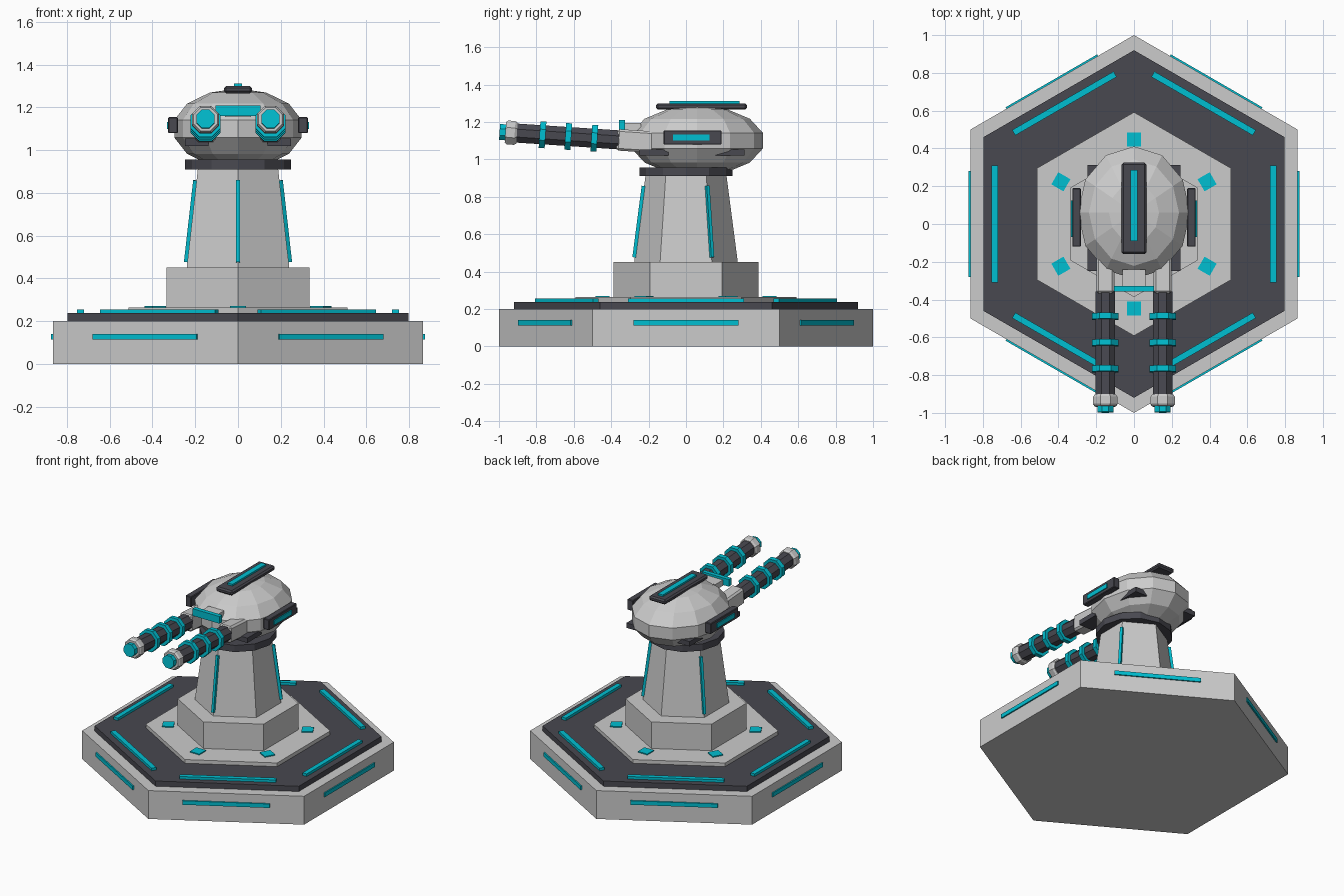
import bpy, bmesh
from math import pi, sin, cos, atan2, radians
from mathutils import Matrix, Vector

if "Cube" in bpy.data.objects:
    bpy.data.objects.remove(bpy.data.objects["Cube"])


def material(name, rgb):
    m = bpy.data.materials.new(name)
    m.diffuse_color = (*rgb, 1)
    m.use_nodes = True
    m.node_tree.nodes["Principled BSDF"].inputs["Base Color"].default_value = m.diffuse_color
    return m


DARK = material("dark_metal", (0.065, 0.065, 0.08))
TEAL = material("teal_glow", (0.0, 0.52, 0.64))


def finish(name, bm, mat=None, matrix=Matrix()):
    bmesh.ops.transform(bm, matrix=matrix, verts=bm.verts)
    bmesh.ops.recalc_face_normals(bm, faces=bm.faces)
    me = bpy.data.meshes.new(name)
    bm.to_mesh(me)
    bm.free()
    if mat:
        me.materials.append(mat)
    ob = bpy.data.objects.new(name, me)
    bpy.context.collection.objects.link(ob)
    return ob


def prism(name, n, rings, mat=None, matrix=Matrix(), start=pi / 2):
    """Stack of n-sided rings given as (radius, z), capped at both ends."""
    bm = bmesh.new()
    loops = [[bm.verts.new((r * cos(start + 2 * pi * i / n), r * sin(start + 2 * pi * i / n), z))
              for i in range(n)] for r, z in rings]
    for a, b in zip(loops, loops[1:]):
        for i in range(n):
            j = (i + 1) % n
            bm.faces.new((a[i], a[j], b[j], b[i]))
    bm.faces.new(loops[0])
    bm.faces.new(loops[-1])
    return finish(name, bm, mat, matrix)


def box(name, size, mat=None, matrix=Matrix(), bevel=0):
    bm = bmesh.new()
    bmesh.ops.create_cube(bm, size=1)
    bmesh.ops.scale(bm, vec=size, verts=bm.verts)
    if bevel:
        bmesh.ops.bevel(bm, geom=bm.edges[:], offset=bevel, segments=1, affect='EDGES')
    return finish(name, bm, mat, matrix)


def at(x, y, z):
    return Matrix.Translation((x, y, z))


def spin(angle):
    return Matrix.Rotation(angle, 4, 'Z')


# stepped hexagonal base
prism("base_slab", 6, [(1.0, 0), (1.0, 0.2)])
prism("base_dark_plate", 6, [(0.92, 0.2), (0.92, 0.237)], DARK)
prism("base_light_plate", 6, [(0.592, 0.237), (0.592, 0.263)])
prism("pedestal_block", 6, [(0.387, 0.263), (0.387, 0.45)])

# base lights, six-fold
for i in range(6):
    face, corner = spin(i * pi / 3), spin(pi / 6 + i * pi / 3)
    box("base_side_light", (0.03, 0.56, 0.028), TEAL, face @ at(0.86, 0, 0.127))
    box("base_top_light", (0.033, 0.62, 0.03), TEAL, face @ at(0.737, 0, 0.24))
    box("base_marker", (0.074, 0.074, 0.02), TEAL, corner @ at(0.447, 0, 0.26))

# tapered column with lights along every other edge
prism("column", 6, [(0.277, 0.45), (0.217, 0.91)])
lean = Matrix.Rotation(-atan2(0.06, 0.46), 4, 'Y')
for a in (-90, 30, 150):
    box("column_light", (0.022, 0.018, 0.385), TEAL,
        spin(radians(a)) @ at(0.251, 0, 0.667) @ lean)

# neck collar and faceted head
prism("neck_collar", 12, [(0.248, 0.91), (0.248, 0.957)], DARK)
bm = bmesh.new()
bmesh.ops.create_uvsphere(bm, u_segments=12, v_segments=7, radius=1)
finish("head", bm, None, at(0, 0.06, 1.1) @ Matrix.Diagonal((0.305, 0.36, 0.188, 1)))

# roof plate and light
box("roof_plate", (0.13, 0.485, 0.034), DARK, at(0, 0.083, 1.283), 0.01)
box("roof_light", (0.038, 0.375, 0.02), TEAL, at(0, 0.098, 1.302))

# brow light between the barrels
box("brow_light", (0.21, 0.03, 0.05), TEAL, at(0, -0.342, 1.185))
box("brow_bracket", (0.12, 0.1, 0.04), None, at(0, -0.29, 1.175))

tilt = radians(3.8)
for side, s in (("right", 1), ("left", -1)):
    # side panels and small fins
    box(side + "_side_panel", (0.045, 0.31, 0.075), DARK, at(s * 0.304, 0.035, 1.117), 0.004)
    box(side + "_side_light", (0.03, 0.195, 0.032), TEAL, at(s * 0.318, 0.028, 1.116))
    for y in (-0.17, 0.235):
        box(side + "_fin", (0.11, 0.155, 0.034), DARK, at(s * 0.192, y, 1.037))

    # barrel assembly: local z runs forward from the mount
    axis = at(s * 0.152, -0.37, 1.105) @ Matrix.Rotation(pi / 2 - tilt, 4, 'X')
    box(side + "_barrel_mount", (0.095, 0.115, 0.2), None, axis @ at(0, 0, -0.1), 0.012)

    def tube(name, rings, mat=None):
        prism(side + name, 8, rings, mat, axis, pi / 8)

    tube("_barrel", [(0.055, -0.01), (0.055, 0.55)], DARK)
    for d in (0.12, 0.26, 0.398):
        tube("_barrel_ring", [(0.077, d - 0.016), (0.077, d + 0.016)], TEAL)
    tube("_muzzle_collar", [(0.06, 0.535), (0.069, 0.547), (0.069, 0.585), (0.06, 0.597)])
    tube("_muzzle_light", [(0.046, 0.59), (0.046, 0.628)], TEAL)
